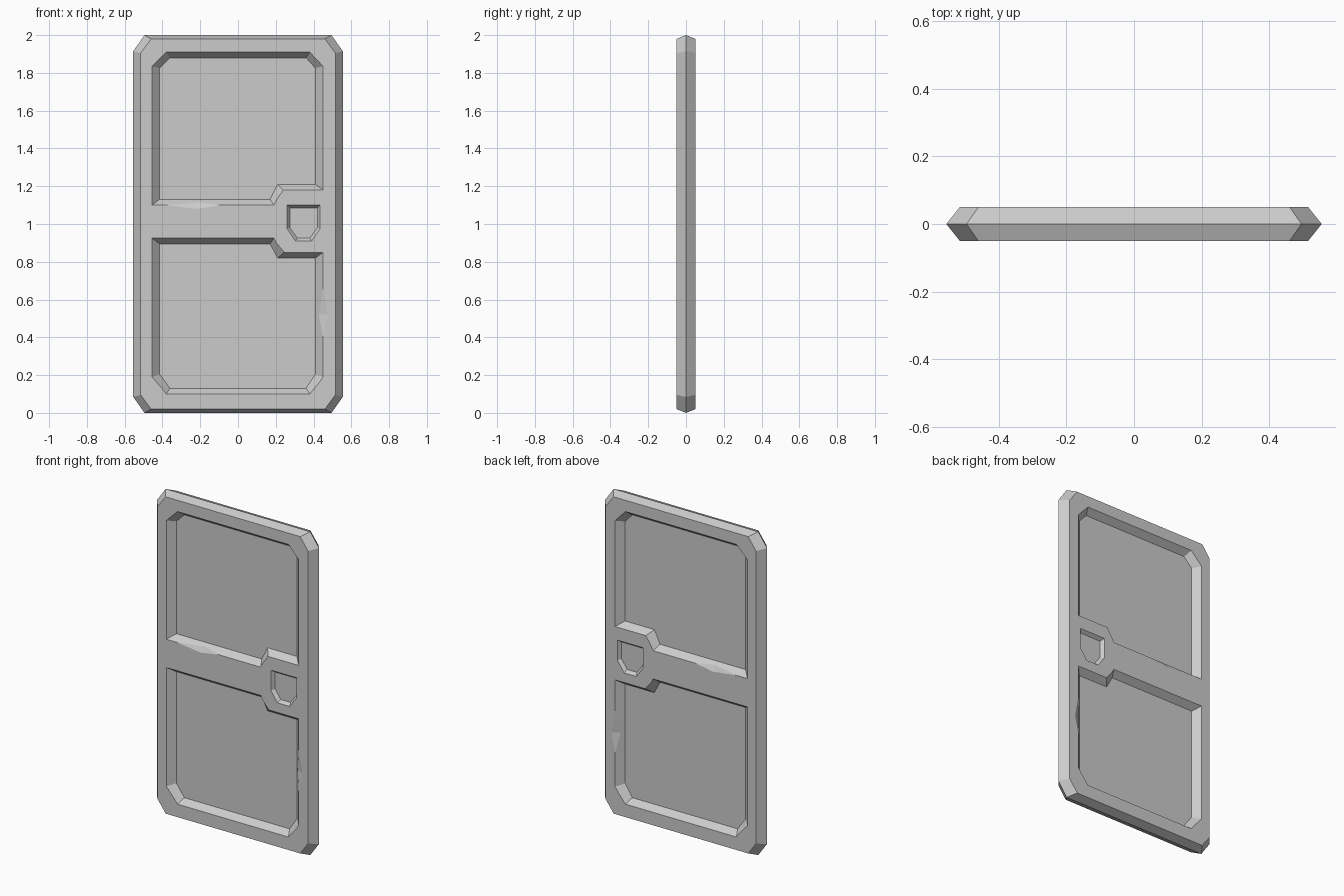
import bpy, bmesh

if "Cube" in bpy.data.objects:
    bpy.data.objects.remove(bpy.data.objects["Cube"])

HALF = 0.05  # half thickness of the door


def make_object(name, bm):
    bmesh.ops.recalc_face_normals(bm, faces=bm.faces[:])
    mesh = bpy.data.meshes.new(name)
    bm.to_mesh(mesh)
    bm.free()
    obj = bpy.data.objects.new(name, mesh)
    bpy.context.collection.objects.link(obj)
    return obj


def loft(name, rings):
    """Skin matching (x, z) outlines at given y positions and cap both ends."""
    bm = bmesh.new()
    loops = [[bm.verts.new((x, y, z)) for x, z in pts] for y, pts in rings]
    n = len(loops[0])
    for a, b in zip(loops, loops[1:]):
        for i in range(n):
            j = (i + 1) % n
            bm.faces.new((a[i], a[j], b[j], b[i]))
    bm.faces.new(loops[0])
    bm.faces.new(loops[-1])
    return make_object(name, bm)


def octagon(w, z0, z1, cx, cz):
    """Rectangle with cut corners."""
    right = [(w - cx, z0), (w, z0 + cz), (w, z1 - cz), (w - cx, z1)]
    return right + [(-x, z) for x, z in reversed(right)]


def recess_cutter(name, rim, floor, depth, side):
    """Tapered pocket cutter, continued a little above the face."""
    k = 0.02 / depth
    over = [(a + (a - c) * k, b + (b - d) * k) for (a, b), (c, d) in zip(rim, floor)]
    return loft(name, [(side * (HALF + 0.02), over), (side * (HALF - depth), floor)])


def chip_cutter(name, pts, side):
    bm = bmesh.new()
    for x, y, z in pts:
        bm.verts.new((x, y * side, z))
    bmesh.ops.convex_hull(bm, input=bm.verts[:])
    return make_object(name, bm)


# Door slab with edges coming to a ridge at mid thickness
face = octagon(0.515, 0.02, 1.98, 0.055, 0.075)
ridge = octagon(0.555, 0.0, 2.0, 0.06, 0.085)
door = loft("door", [(-HALF, face), (0, ridge), (HALF, face)])

# Recess outlines: name, rim, floor, depth
recesses = [
    ("upper_panel",
     [(-0.455, 1.10), (0.19, 1.10), (0.24, 1.18), (0.45, 1.18),
      (0.45, 1.835), (0.38, 1.91), (-0.38, 1.91), (-0.455, 1.835)],
     [(-0.415, 1.13), (0.17, 1.13), (0.21, 1.21), (0.41, 1.21),
      (0.41, 1.825), (0.36, 1.88), (-0.36, 1.88), (-0.415, 1.825)], 0.04),
    ("lower_panel",
     [(-0.455, 0.925), (0.19, 0.925), (0.245, 0.85), (0.45, 0.85),
      (0.45, 0.19), (0.38, 0.10), (-0.38, 0.10), (-0.455, 0.19)],
     [(-0.415, 0.895), (0.17, 0.895), (0.21, 0.82), (0.41, 0.82),
      (0.41, 0.205), (0.36, 0.13), (-0.36, 0.13), (-0.415, 0.205)], 0.04),
    ("handle_pocket",
     [(0.26, 1.10), (0.435, 1.10), (0.435, 0.975), (0.39, 0.91), (0.305, 0.91), (0.26, 0.975)],
     [(0.275, 1.085), (0.42, 1.085), (0.42, 0.98), (0.38, 0.925), (0.315, 0.925), (0.275, 0.98)],
     0.02),
]

# Worn chips on the rail edge and the right stile edge
chips = [
    ("rail_chip", [(-0.38, 0.05, 1.10), (-0.10, 0.05, 1.10), (-0.22, 0.05, 1.08),
                   (-0.21, 0.03, 1.115), (-0.22, 0.065, 1.125)]),
    ("stile_chip", [(0.45, 0.05, 0.66), (0.45, 0.05, 0.40), (0.475, 0.05, 0.52),
                    (0.428, 0.028, 0.52), (0.42, 0.065, 0.52)]),
]

# Same cuts on the front and back
cutters = []
for side in (-1, 1):
    cutters += [recess_cutter(n + "_cutter", r, f, d, side) for n, r, f, d in recesses]
    cutters += [chip_cutter(n + "_cutter", p, side) for n, p in chips]

for c in cutters:
    c.hide_render = True
    mod = door.modifiers.new(c.name, 'BOOLEAN')
    mod.operation = 'DIFFERENCE'
    mod.solver = 'EXACT'
    mod.object = c

# Bake the cuts and drop the cutters
bpy.context.view_layer.update()
deps = bpy.context.evaluated_depsgraph_get()
baked = bpy.data.meshes.new_from_object(door.evaluated_get(deps))
door.modifiers.clear()
door.data = baked
for c in cutters:
    bpy.data.objects.remove(c, do_unlink=True)
